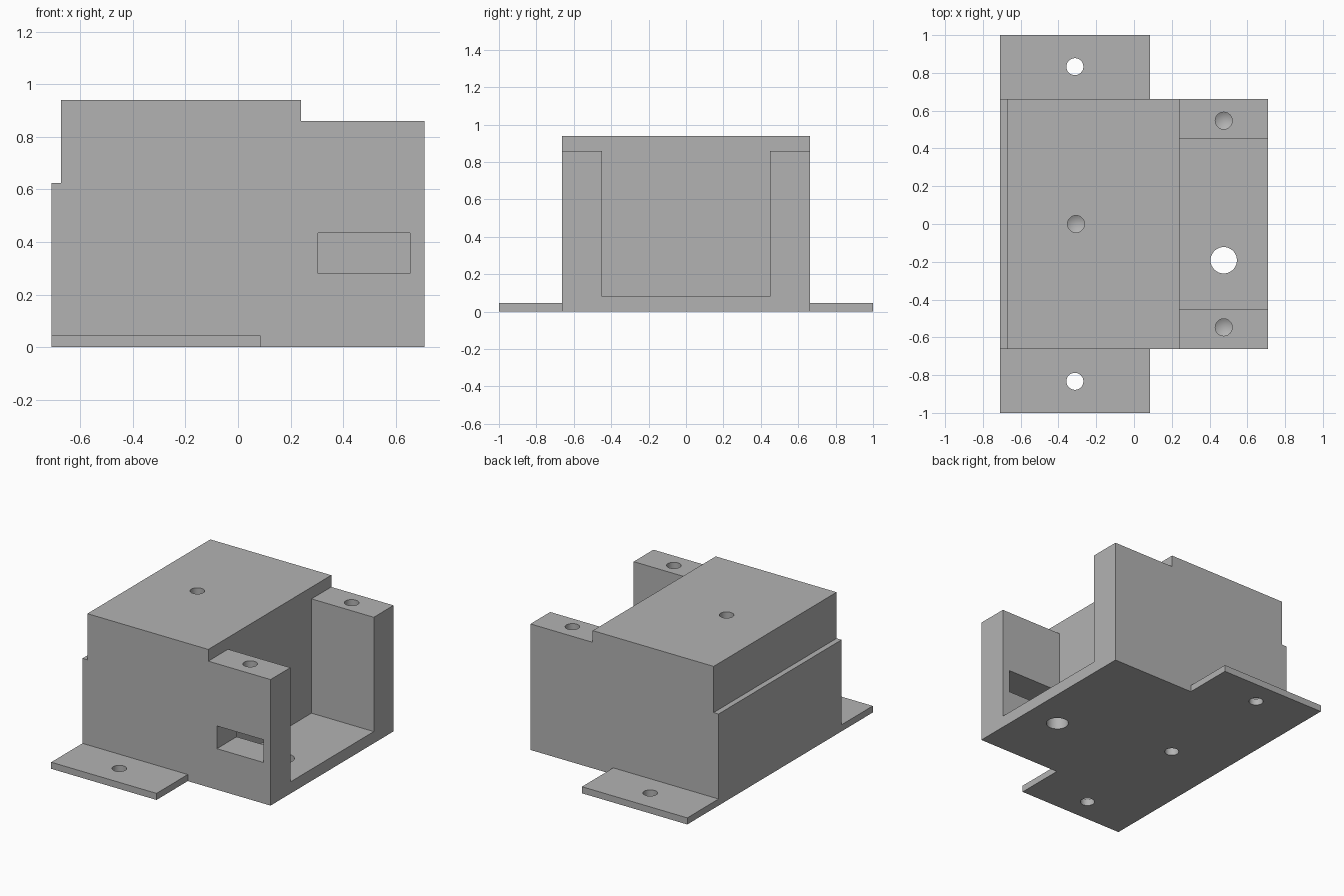
import bpy, bmesh, math
from mathutils import Matrix, Vector

cube = bpy.data.objects.get("Cube")
if cube:
    bpy.data.objects.remove(cube, do_unlink=True)

grey = bpy.data.materials.new("plain grey")
grey.use_nodes = True
grey.diffuse_color = (0.45, 0.45, 0.45, 1)
grey.node_tree.nodes["Principled BSDF"].inputs["Base Color"].default_value = (0.45, 0.45, 0.45, 1)


def finish(name, bm):
    bmesh.ops.recalc_face_normals(bm, faces=bm.faces)
    mesh = bpy.data.meshes.new(name)
    bm.to_mesh(mesh)
    bm.free()
    mesh.materials.append(grey)
    obj = bpy.data.objects.new(name, mesh)
    bpy.context.collection.objects.link(obj)
    return obj


def box(name, low, high):
    low, high = Vector(low), Vector(high)
    bm = bmesh.new()
    bmesh.ops.create_cube(bm, size=1, matrix=Matrix.Translation((low + high) / 2)
                          @ Matrix.Diagonal((high - low).to_4d()))
    return finish(name, bm)


def drill(name, x, y, low, high, radius, tip=0):
    """Vertical drill; tip < 0 points down, tip > 0 points up."""
    bm = bmesh.new()
    bmesh.ops.create_cone(bm, cap_ends=True, segments=32, radius1=radius, radius2=radius,
                          depth=high - low, matrix=Matrix.Translation((x, y, (low + high) / 2)))
    if tip:
        cap = max((f for f in bm.faces if len(f.verts) > 4),
                  key=lambda f: f.calc_center_median().z * tip)
        point = bmesh.ops.poke(bm, faces=[cap])["verts"][0]
        point.co.z += tip
    return finish(name, bm)


def combine(target, tool, operation):
    mod = target.modifiers.new(operation, 'BOOLEAN')
    mod.operation, mod.object, mod.solver = operation, tool, 'EXACT'
    bpy.context.view_layer.objects.active = target
    bpy.ops.object.modifier_apply(modifier=mod.name)
    bpy.data.objects.remove(tool, do_unlink=True)


# Housing: stepped side profile extruded across the width
X, Y, LEDGE = 0.71, 0.663, 0.24
profile = [(-X, 0), (X, 0), (X, 0.86), (LEDGE, 0.86), (LEDGE, 0.94),
           (-0.673, 0.94), (-0.673, 0.625), (-X, 0.625)]
bm = bmesh.new()
side = bm.faces.new([bm.verts.new((x, -Y, z)) for x, z in profile])
moved = bmesh.ops.extrude_face_region(bm, geom=[side])["geom"]
bmesh.ops.translate(bm, vec=(0, 2 * Y, 0), verts=[v for v in moved if isinstance(v, bmesh.types.BMVert)])
housing = finish("housing", bm)

# Mounting tabs: one thin plate passing through the base
combine(housing, box("mounting_tabs", (-X, -1, 0), (0.085, 1, 0.045)), 'UNION')

# Open bay between the two pillars, and the window in the front wall
combine(housing, box("bay_cutter", (LEDGE, -0.45, 0.08), (1, 0.45, 1.2)), 'DIFFERENCE')
combine(housing, box("window_cutter", (0.305, -0.8, 0.28), (0.655, -0.3, 0.435)), 'DIFFERENCE')

# Drilled holes: tabs, pillars, bay floor, roof and underside
R = 0.045
for s in (-1, 1):
    combine(housing, drill("tab_drill", -0.313, s * 0.833, -0.1, 0.2, R), 'DIFFERENCE')
    combine(housing, drill("pillar_drill", 0.475, s * 0.547, 0.6, 1, R, -0.026), 'DIFFERENCE')
combine(housing, drill("floor_drill", 0.475, -0.192, -0.1, 0.2, 0.07), 'DIFFERENCE')
combine(housing, drill("roof_drill", -0.307, 0, 0.68, 1.1, R, -0.026), 'DIFFERENCE')
combine(housing, drill("underside_drill", -0.313, 0, -0.1, 0.26, R, 0.026), 'DIFFERENCE')

# Merge flat faces and keep the edges crisp
bm = bmesh.new()
bm.from_mesh(housing.data)
bmesh.ops.remove_doubles(bm, verts=bm.verts, dist=0.0001)
bmesh.ops.dissolve_limit(bm, angle_limit=0.01, verts=bm.verts, edges=bm.edges)
bm.to_mesh(housing.data)
bm.free()
bpy.ops.object.select_all(action='DESELECT')
housing.select_set(True)
bpy.context.view_layer.objects.active = housing
bpy.ops.object.shade_smooth_by_angle(angle=math.radians(25))
